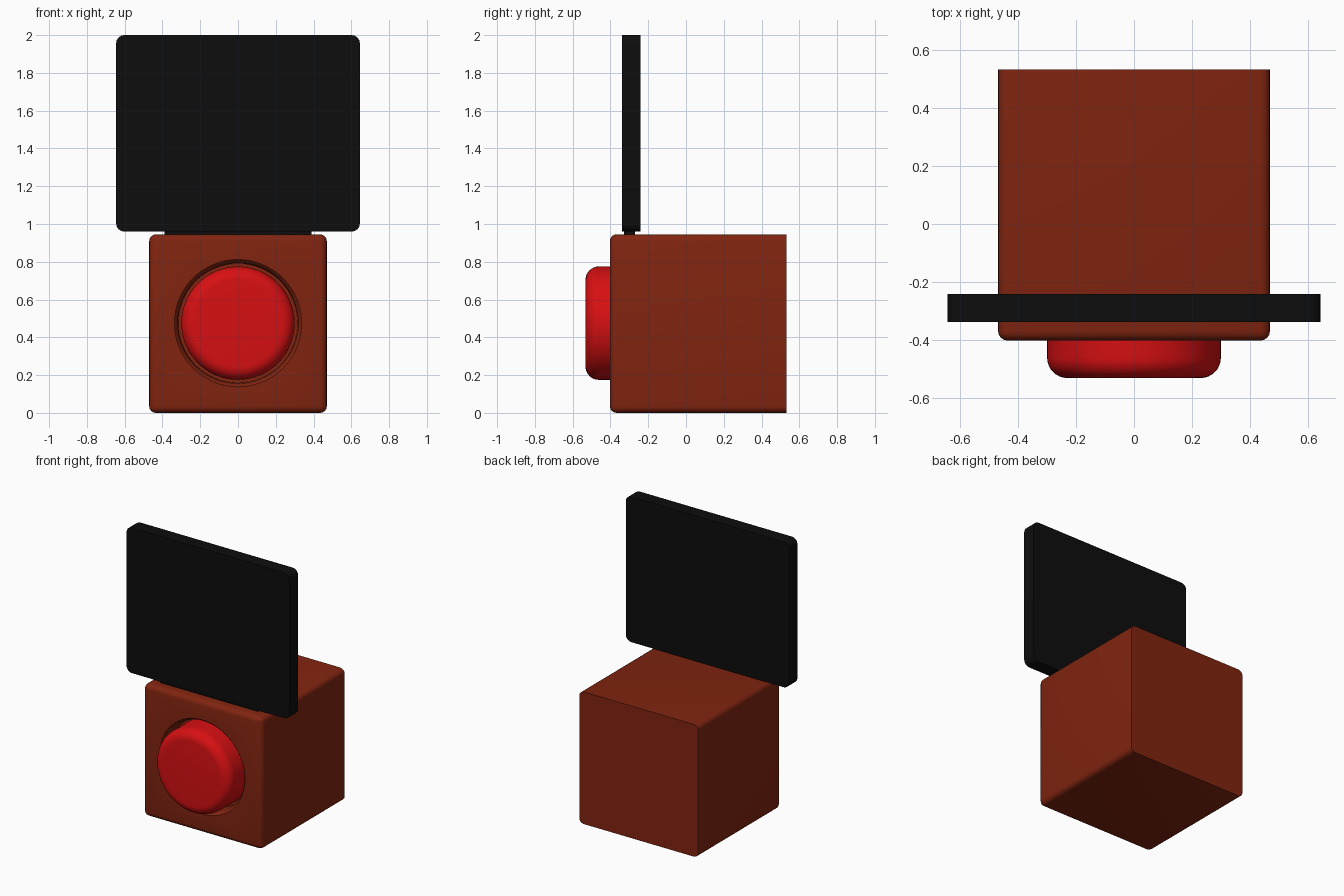
import bpy, bmesh, math

if "Cube" in bpy.data.objects:
    bpy.data.objects.remove(bpy.data.objects["Cube"])

def material(name, rgb):
    m = bpy.data.materials.new(name)
    m.diffuse_color = (*rgb, 1)
    m.use_nodes = True
    m.node_tree.nodes["Principled BSDF"].inputs["Base Color"].default_value = m.diffuse_color
    return m

BROWN = material("rust_brown", (0.22, 0.018, 0.005))
RED = material("bright_red", (0.68, 0.005, 0.006))
BLACK = material("black", (0.004, 0.004, 0.004))

def finish(bm, name, mat, smooth=True):
    bmesh.ops.recalc_face_normals(bm, faces=bm.faces)
    me = bpy.data.meshes.new(name)
    bm.to_mesh(me)
    bm.free()
    ob = bpy.data.objects.new(name, me)
    bpy.context.collection.objects.link(ob)
    me.materials.append(mat)
    if smooth:
        smooth_by_angle(ob)
    return ob

def smooth_by_angle(ob):
    bpy.ops.object.select_all(action='DESELECT')
    ob.select_set(True)
    bpy.context.view_layer.objects.active = ob
    bpy.ops.object.shade_smooth_by_angle(angle=math.radians(35))

def box(name, lo, hi, mat, bevel=0, pick=None, segments=4, smooth=True):
    """Box from two corners; edges chosen by pick(edge) are rounded."""
    bm = bmesh.new()
    bmesh.ops.create_cube(bm, size=1)
    for v in bm.verts:
        v.co = [lo[i] + (v.co[i] + 0.5) * (hi[i] - lo[i]) for i in range(3)]
    if bevel:
        bmesh.ops.bevel(bm, geom=[e for e in bm.edges if pick(e)], offset=bevel,
                        segments=segments, profile=0.5, affect='EDGES')
    return finish(bm, name, mat, smooth)

def lathe(name, profile, cz, mat, n=64):
    """Turn (radius, y) points about the y axis at height cz, with capped ends."""
    bm = bmesh.new()
    rings = [[bm.verts.new((r * math.cos(2 * math.pi * i / n), y,
                            cz + r * math.sin(2 * math.pi * i / n)))
              for i in range(n)] for r, y in profile]
    for a, b in zip(rings, rings[1:]):
        for i in range(n):
            j = (i + 1) % n
            bm.faces.new((a[i], a[j], b[j], b[i]))
    bm.faces.new(rings[0])
    bm.faces.new(rings[-1])
    return finish(bm, name, mat)

CZ = 0.475

# Cube body: every edge rounded except the four around the back
body = box("body", (-0.47, -0.403, 0), (0.47, 0.533, 0.945), BROWN, 0.035,
           lambda e: min(v.co.y for v in e.verts) < 0)

# Round recess with a softened rim in the front
cutter = lathe("recess_cutter", [(0.337, -0.6), (0.337, -0.403), (0.326, -0.392),
                                 (0.319, -0.375), (0.316, -0.30)], CZ, BROWN)
cut = body.modifiers.new("recess", 'BOOLEAN')
cut.operation = 'DIFFERENCE'
cut.solver = 'EXACT'
cut.object = cutter
bpy.ops.object.select_all(action='DESELECT')
body.select_set(True)
bpy.context.view_layer.objects.active = body
bpy.ops.object.modifier_apply(modifier=cut.name)
bpy.data.objects.remove(cutter)
smooth_by_angle(body)

# Push button with a rounded front edge
R, F, B = 0.30, -0.532, 0.07
profile = [(R, -0.295)] + [
    (R - B + B * math.cos(t), F + B - B * math.sin(t))
    for t in [math.pi / 2 * k / 8 for k in range(9)]]
lathe("button", profile, CZ, RED)

# Upright panel with rounded corners, and the strip that carries it
box("panel", (-0.645, -0.338, 0.96), (0.645, -0.242, 2.0), BLACK, 0.042,
    lambda e: abs(e.verts[0].co.y - e.verts[1].co.y) > 0.01)
box("panel_mount", (-0.39, -0.327, 0.93), (0.39, -0.27, 0.97), BLACK, smooth=False)
